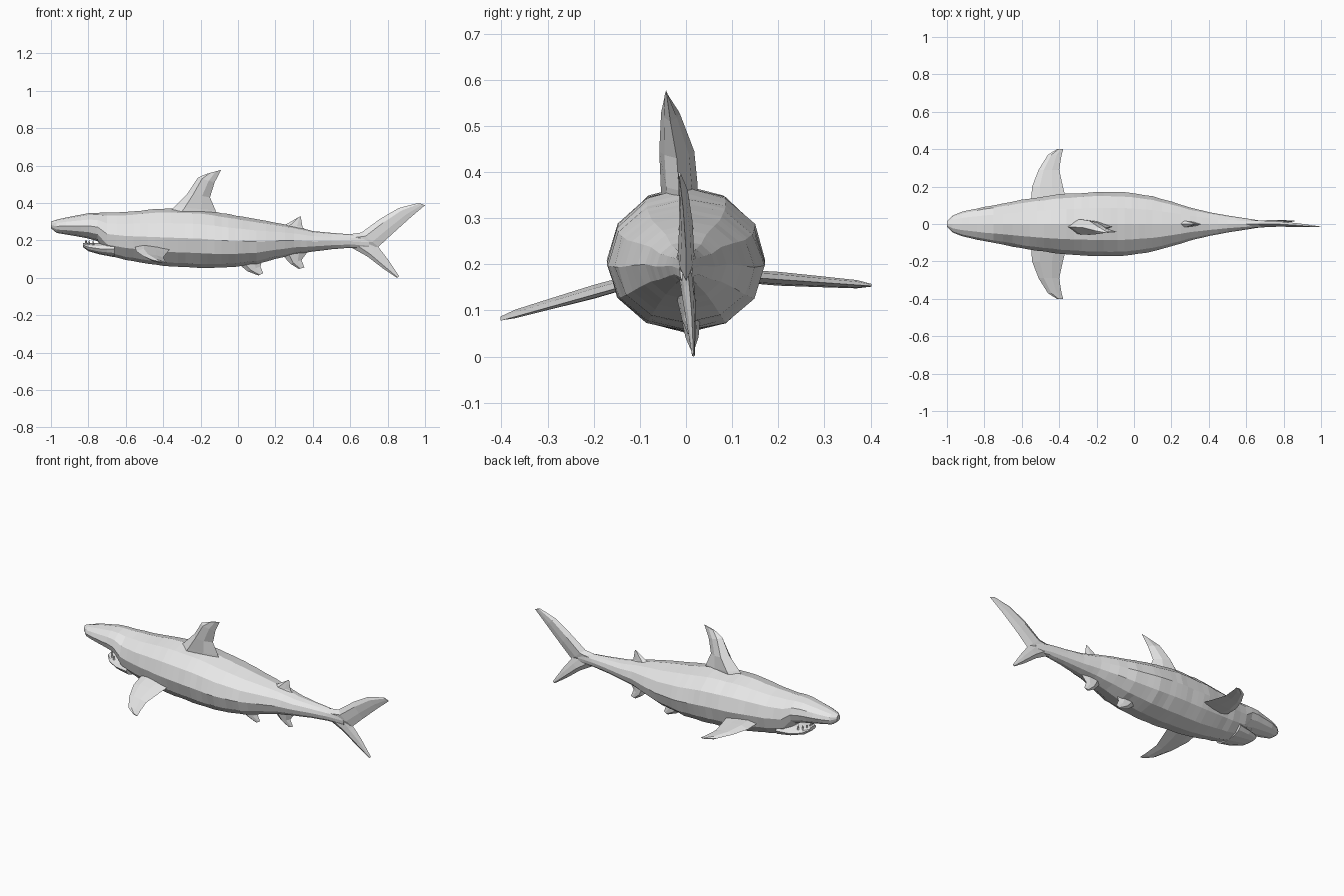
import bpy
import bmesh
import math
import random
from mathutils import Vector

random.seed(4)

old_cube = bpy.data.objects.get("Cube")
if old_cube:
    bpy.data.objects.remove(old_cube, do_unlink=True)


def make_material(name, value):
    material = bpy.data.materials.new(name)
    material.use_nodes = True
    colour = (value, value, value, 1)
    material.diffuse_color = colour
    material.node_tree.nodes["Principled BSDF"].inputs["Base Color"].default_value = colour
    return material


skin = make_material("shark grey", 0.8)


def loft(name, rings):
    """Skin a list of equal-length rings and close both ends."""
    bm = bmesh.new()
    loops = [[bm.verts.new(point) for point in ring] for ring in rings]
    for first, second in zip(loops, loops[1:]):
        count = len(first)
        for i in range(count):
            j = (i + 1) % count
            bm.faces.new((first[i], first[j], second[j], second[i]))
    bm.faces.new(loops[0])
    bm.faces.new(loops[-1])
    bmesh.ops.recalc_face_normals(bm, faces=bm.faces)
    mesh = bpy.data.meshes.new(name)
    bm.to_mesh(mesh)
    bm.free()
    mesh.materials.append(skin)
    obj = bpy.data.objects.new(name, mesh)
    bpy.context.collection.objects.link(obj)
    return obj


def torso(name, stations, step, rough=0.0, sides=12):
    """Loft oval rings through stations of (x, top, bottom, half width)."""
    dense = []
    for a, b in zip(stations, stations[1:]):
        parts = max(1, round((b[0] - a[0]) / step))
        for k in range(parts):
            dense.append([p + (q - p) * k / parts for p, q in zip(a, b)])
    dense.append(stations[-1])
    rings = []
    for x, top, bottom, width in dense:
        ring = []
        for i in range(sides):
            angle = math.tau * i / sides
            wobble = 1 + random.uniform(-rough, rough)
            ring.append((x,
                         width * wobble * math.cos(angle),
                         (top + bottom) / 2 + (top - bottom) / 2 * wobble * math.sin(angle)))
        rings.append(ring)
    return loft(name, rings)


def fin(name, sections, axis):
    """Loft thin lens sections given as (leading point, trailing point, half thickness)."""
    rings = []
    for lead, trail, thick in sections:
        lead, trail, side = Vector(lead), Vector(trail), Vector(axis) * thick
        front, rear = lead.lerp(trail, 0.25), lead.lerp(trail, 0.65)
        rings.append([lead, front + side, rear + side * 0.7,
                      trail, rear - side * 0.7, front - side])
    return loft(name, rings)


def upright_fin(name, sections):
    """Fin near the middle plane: (lead x, lead z, trail x, trail z, y, half thickness)."""
    return fin(name, [((a, y, b), (c, y, d), t) for a, b, c, d, y, t in sections], (0, 1, 0))


# Body with the snout overhanging the mouth
torso("body", [
    (-1, 0.3, 0.265, 0.015),
    (-0.97, 0.31, 0.24, 0.045),
    (-0.92, 0.322, 0.232, 0.065),
    (-0.8, 0.345, 0.21, 0.092),
    (-0.75, 0.347, 0.195, 0.1),
    (-0.7, 0.348, 0.12, 0.11),
    (-0.6, 0.352, 0.095, 0.13),
    (-0.4, 0.37, 0.062, 0.158),
    (-0.2, 0.365, 0.053, 0.172),
    (-0.05, 0.34, 0.055, 0.17),
    (0.1, 0.312, 0.075, 0.148),
    (0.2, 0.295, 0.1, 0.12),
    (0.3, 0.275, 0.125, 0.088),
    (0.4, 0.25, 0.14, 0.064),
    (0.5, 0.24, 0.152, 0.045),
    (0.6, 0.232, 0.16, 0.03),
    (0.7, 0.225, 0.155, 0.014),
], step=0.04, rough=0.012)

# Lower jaw and its teeth
torso("lower_jaw", [
    (-0.83, 0.187, 0.165, 0.035),
    (-0.8, 0.185, 0.142, 0.065),
    (-0.74, 0.185, 0.125, 0.09),
    (-0.66, 0.2, 0.11, 0.105),
], step=0.04)
for i in range(7):
    angle = math.pi * (i - 3) / 8
    bpy.ops.mesh.primitive_cone_add(
        vertices=4, radius1=0.007, radius2=0, depth=0.03,
        location=(-0.75 - 0.065 * math.cos(angle), 0.06 * math.sin(angle), 0.19))
    tooth = bpy.context.object
    tooth.name = "tooth_%d" % (i + 1)
    tooth.data.materials.append(skin)

# Main dorsal fin, leaning slightly to one side
upright_fin("dorsal_fin", [
    (-0.39, 0.33, -0.11, 0.31, -0.015, 0.038),
    (-0.34, 0.38, -0.12, 0.36, -0.015, 0.04),
    (-0.27, 0.45, -0.15, 0.43, -0.02, 0.038),
    (-0.215, 0.535, -0.125, 0.51, -0.034, 0.02),
    (-0.17, 0.555, -0.09, 0.577, -0.043, 0.004),
])

# Small fins on the rear half
upright_fin("second_dorsal_fin", [
    (0.17, 0.27, 0.42, 0.22, 0, 0.022),
    (0.26, 0.287, 0.345, 0.27, 0, 0.015),
    (0.32, 0.322, 0.335, 0.33, 0, 0.003),
])
upright_fin("pelvic_fin", [
    (-0.01, 0.085, 0.13, 0.1, 0.01, 0.022),
    (0.05, 0.035, 0.12, 0.06, 0.013, 0.014),
    (0.11, 0.012, 0.135, 0.025, 0.014, 0.004),
])
upright_fin("anal_fin", [
    (0.23, 0.13, 0.38, 0.15, 0, 0.022),
    (0.28, 0.075, 0.34, 0.095, 0.005, 0.014),
    (0.325, 0.047, 0.355, 0.055, 0.008, 0.004),
])

# Tail lobes
upright_fin("upper_tail_lobe", [
    (0.58, 0.23, 0.66, 0.16, 0, 0.022),
    (0.66, 0.242, 0.75, 0.165, 0, 0.018),
    (0.76, 0.315, 0.82, 0.23, 0, 0.014),
    (0.86, 0.373, 0.92, 0.32, -0.006, 0.01),
    (0.965, 0.4, 1, 0.388, -0.014, 0.003),
])
upright_fin("lower_tail_lobe", [
    (0.6, 0.165, 0.72, 0.215, 0, 0.016),
    (0.69, 0.115, 0.75, 0.165, 0.006, 0.014),
    (0.775, 0.05, 0.8, 0.1, 0.012, 0.009),
    (0.85, 0, 0.862, 0.008, 0.016, 0.003),
])

# Pectoral fins: (lead x, trail x, outward distance, half thickness)
pectoral_plan = [
    (-0.55, -0.36, 0.12, 0.014),
    (-0.545, -0.38, 0.2, 0.015),
    (-0.51, -0.4, 0.29, 0.012),
    (-0.46, -0.387, 0.37, 0.009),
    (-0.41, -0.378, 0.402, 0.003),
]
for label, side, root, drop in (("left", 1, 0.175, 0.07), ("right", -1, 0.165, 0.28)):
    sections = []
    for lead, trail, out, thick in pectoral_plan:
        height = root - drop * (out - 0.12)
        # the rear edge sits a little lower on the steeper fin
        sections.append(((lead, side * out, height),
                         (trail, side * out, height - 0.03 * drop), thick))
    fin(label + "_pectoral_fin", sections, (0, 0, 1))
